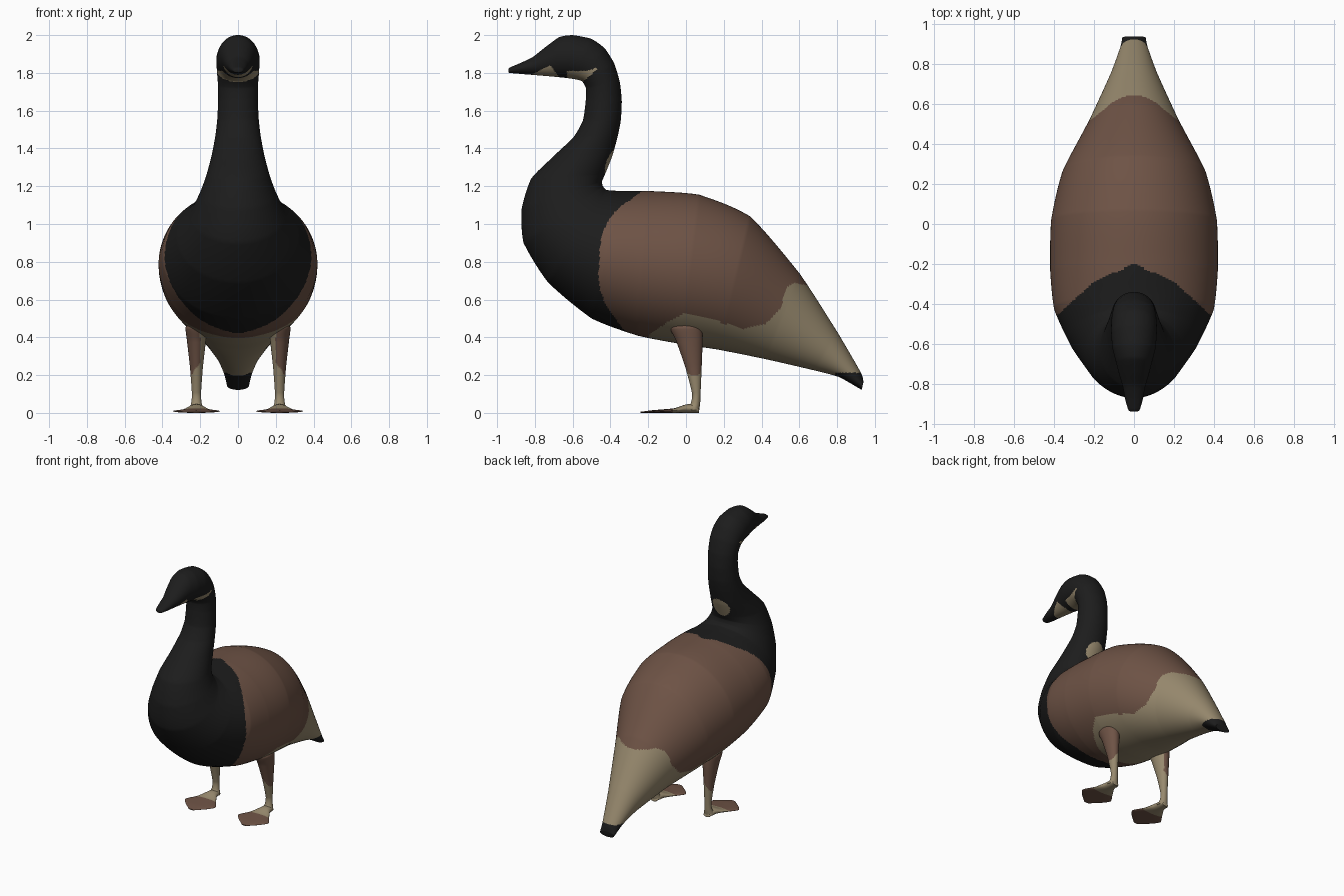
import bpy, bmesh, math
from mathutils import Vector

if "Cube" in bpy.data.objects:
    bpy.data.objects.remove(bpy.data.objects["Cube"])


def make_mat(name, rgb):
    m = bpy.data.materials.new(name)
    m.diffuse_color = (*rgb, 1)
    m.use_nodes = True
    m.node_tree.nodes["Principled BSDF"].inputs["Base Color"].default_value = m.diffuse_color
    return m


MATS = [make_mat("black feathers", (0.012, 0.012, 0.012)),
        make_mat("brown feathers", (0.155, 0.086, 0.060)),
        make_mat("tan feathers", (0.31, 0.25, 0.155))]
BLACK, BROWN, TAN = 0, 1, 2


def spline(a, b, c, d, t):
    """Catmull-Rom curve blended halfway towards straight segments."""
    out = []
    for p, q, r, s in zip(a, b, c, d):
        curve = 0.5 * (2 * q + (r - p) * t + (2 * p - 5 * q + 4 * r - s) * t * t
                       + (3 * q - p - 3 * r + s) * t ** 3)
        out.append(0.5 * curve + 0.5 * (q + (r - q) * t))
    return out


def loft(name, rings, rule, sides, steps, x0=0.0):
    """Skin elliptical rings given as (y1, z1, y2, z2, half width)."""
    n = len(rings)
    fine = []
    for i in range(n - 1):
        pts = [rings[max(0, min(n - 1, i + k))] for k in (-1, 0, 1, 2)]
        # Long gaps get more steps so colour edges stay clean
        gap = math.dist(rings[i][:2], rings[i + 1][:2]) + math.dist(rings[i][2:4], rings[i + 1][2:4])
        count = max(4, round(steps * gap))
        fine += [spline(*pts, k / count) for k in range(count)]
    fine.append(rings[-1])
    bm = bmesh.new()
    loops = []
    for y1, z1, y2, z2, w in fine:
        mid = Vector((x0, (y1 + y2) / 2, (z1 + z2) / 2))
        half = Vector((0, (y1 - y2) / 2, (z1 - z2) / 2))
        loop = []
        for k in range(sides):
            a = 2 * math.pi * k / sides
            loop.append(bm.verts.new(mid + half * math.cos(a) + Vector((w * math.sin(a), 0, 0))))
        loops.append(loop)
    for a, b in zip(loops, loops[1:]):
        for k in range(sides):
            j = (k + 1) % sides
            bm.faces.new((a[k], a[j], b[j], b[k]))
    bm.faces.new(loops[0])
    bm.faces.new(loops[-1])
    bmesh.ops.recalc_face_normals(bm, faces=bm.faces[:])
    for f in bm.faces:
        f.material_index = rule(f.calc_center_median())
    me = bpy.data.meshes.new(name)
    bm.to_mesh(me)
    bm.free()
    for m in MATS:
        me.materials.append(m)
    ob = bpy.data.objects.new(name, me)
    bpy.context.collection.objects.link(ob)
    bpy.ops.object.select_all(action='DESELECT')
    ob.select_set(True)
    bpy.context.view_layer.objects.active = ob
    bpy.ops.object.shade_smooth_by_angle(angle=math.radians(50))
    return ob


# Upper edge of the pale flank as (y, z)
FLANK = [(-0.2, 0.41), (-0.1, 0.48), (0, 0.53), (0.15, 0.49), (0.3, 0.445), (0.42, 0.47),
         (0.5, 0.55), (0.53, 0.66), (0.57, 0.69), (0.66, 0.67)]


def flank_height(y):
    if y < FLANK[0][0]:
        return -1
    for (ya, za), (yb, zb) in zip(FLANK, FLANK[1:]):
        if y <= yb:
            return za + (zb - za) * (y - ya) / (yb - ya)
    return 9


def body_rule(c):
    x, y, z = abs(c.x), c.y, c.z
    # Cheek, bill and nape patches
    if -0.63 < y < -0.47 and 1.75 + max(0, y + 0.55) * 0.85 < z < 1.81 + max(0, y + 0.53) * 0.3:
        return TAN
    if -0.82 < y < -0.68 and 1.7 < z < 1.79 + min((y + 0.82) * 0.5, (-0.68 - y) * 1.3):
        return TAN
    if y > -0.45 and (x / 0.07) ** 2 + ((z - 1.33) / 0.07) ** 2 < 1:
        return TAN
    # Dark chest and neck
    low = max(0, min(1, (0.8 - z) / 0.4))
    if z > 1.2 or y < -0.2 - 0.45 * x - 0.45 * max(0, x - 0.2) - 0.1 * low:
        return BLACK
    # Dark tail tip
    if y > 0.79 and z < 0.213:
        return BLACK
    return TAN if z < flank_height(y) else BROWN


# Body, neck and head: back edge (y, z), front edge (y, z), half width
BODY = [(0.94, 0.165, 0.93, 0.122, 0.058), (0.925, 0.215, 0.81, 0.19, 0.072),
        (0.80, 0.43, 0.68, 0.225, 0.12), (0.60, 0.74, 0.42, 0.285, 0.225),
        (0.34, 1.04, 0.17, 0.335, 0.36), (0.07, 1.155, -0.03, 0.365, 0.415),
        (-0.2, 1.175, -0.26, 0.41, 0.42), (-0.35, 1.175, -0.5, 0.5, 0.4),
        (-0.42, 1.18, -0.73, 0.69, 0.325), (-0.44, 1.20, -0.86, 0.9, 0.25),
        (-0.445, 1.225, -0.87, 1.08, 0.205), (-0.43, 1.26, -0.82, 1.24, 0.17),
        (-0.39, 1.36, -0.70, 1.36, 0.14), (-0.36, 1.47, -0.595, 1.46, 0.12),
        (-0.345, 1.55, -0.545, 1.55, 0.11), (-0.34, 1.65, -0.53, 1.66, 0.105),
        (-0.35, 1.75, -0.53, 1.72, 0.106), (-0.38, 1.85, -0.55, 1.755, 0.111),
        (-0.43, 1.93, -0.58, 1.765, 0.114), (-0.5, 1.98, -0.61, 1.77, 0.114),
        (-0.6, 2.0, -0.65, 1.775, 0.107), (-0.67, 1.99, -0.7, 1.78, 0.092),
        (-0.74, 1.94, -0.76, 1.785, 0.075), (-0.81, 1.885, -0.82, 1.79, 0.056),
        (-0.87, 1.855, -0.88, 1.795, 0.045), (-0.93, 1.83, -0.935, 1.80, 0.028),
        (-0.94, 1.82, -0.94, 1.805, 0.012)]
loft("goose_body", BODY, body_rule, 160, 60)

# Legs: height, y centre, y radius, x radius
LEG = [(0.48, 0.0, 0.05, 0.04), (0.45, 0.0, 0.085, 0.058), (0.38, 0.018, 0.07, 0.05),
       (0.24, 0.04, 0.043, 0.034), (0.1, 0.055, 0.022, 0.024), (0.05, 0.05, 0.025, 0.028),
       (0.015, 0.035, 0.035, 0.04)]
# Webbed feet: y, thickness, half width
FOOT = [(0.07, 0.02, 0.025), (0.05, 0.045, 0.035), (0.0, 0.045, 0.045), (-0.06, 0.025, 0.08),
        (-0.13, 0.018, 0.125), (-0.18, 0.014, 0.09), (-0.24, 0.006, 0.02)]


def foot_rule(c):
    return BROWN if c.y < -0.07 else TAN


for side, s in (("left", 1), ("right", -1)):
    def leg_rule(c):
        outer = s * c.x - 0.22
        return BROWN if c.z > 0.24 - outer * 1.5 and outer > -0.02 else TAN

    loft(side + "_leg", [(y + ry, z, y - ry, z, rx) for z, y, ry, rx in LEG],
         leg_rule, 40, 60, s * 0.22)
    loft(side + "_foot", [(y, h, y, 0, w) for y, h, w in FOOT], foot_rule, 32, 50, s * 0.22)
